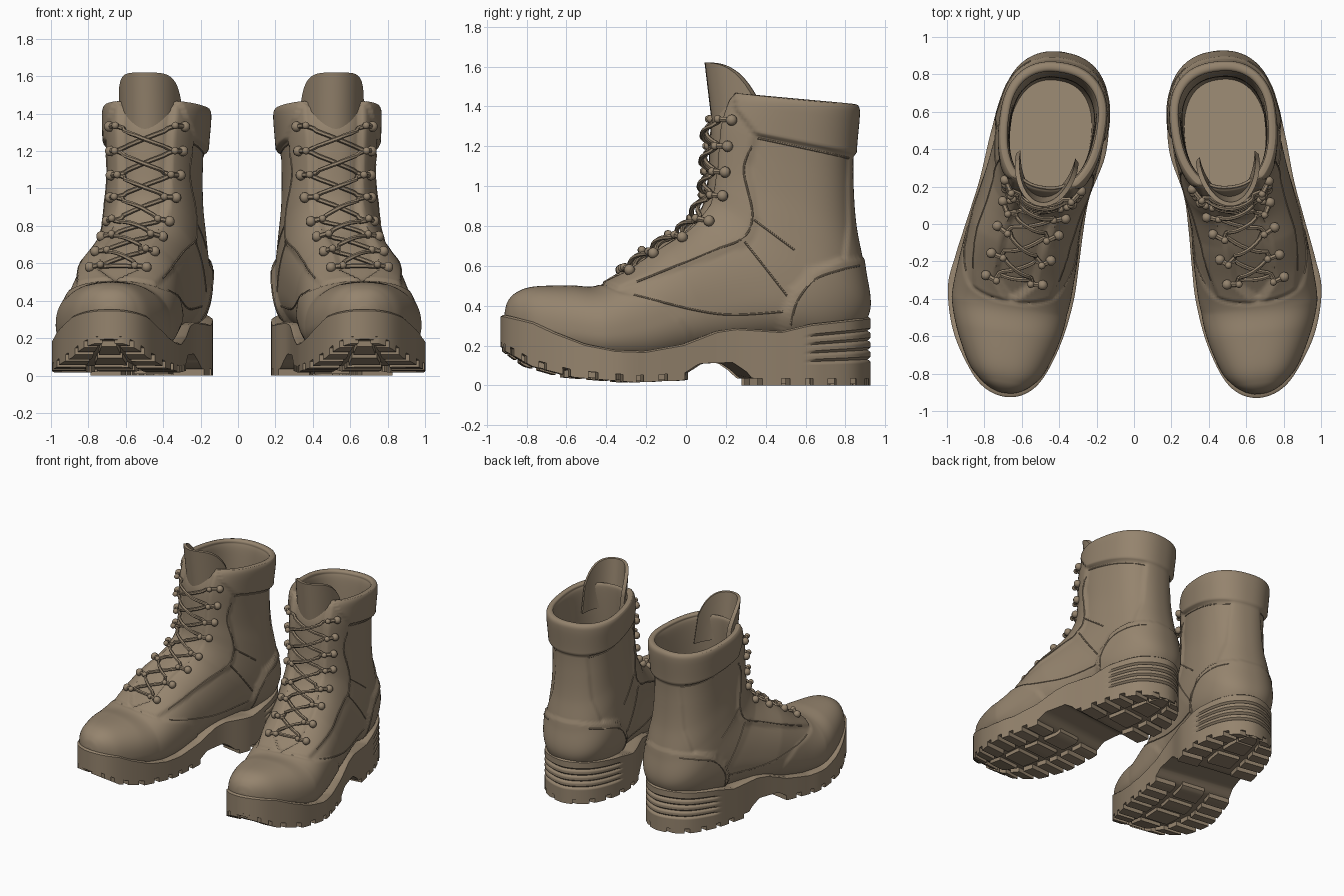
import bpy, bmesh, math
from mathutils import Vector
from mathutils.bvhtree import BVHTree

if "Cube" in bpy.data.objects:
    bpy.data.objects.remove(bpy.data.objects["Cube"])

mat = bpy.data.materials.new("tan_brown_leather")
mat.diffuse_color = (0.30, 0.23, 0.155, 1)
mat.use_nodes = True
mat.node_tree.nodes["Principled BSDF"].inputs["Base Color"].default_value = mat.diffuse_color


def interp(tab, x):
    if x <= tab[0][0]:
        return tab[0][1]
    for (a, p), (b, q) in zip(tab, tab[1:]):
        if x <= b:
            return p + (q - p) * (x - a) / (b - a)
    return tab[-1][1]


def spline(P, sub, closed=False):
    n, out = len(P), []
    for i in range(n if closed else n - 1):
        g = [P[(i + k) % n] if closed else P[min(max(i + k, 0), n - 1)] for k in (-1, 0, 1, 2)]
        for s in range(sub):
            t = s / sub
            out.append(tuple(0.5 * (2 * b + (c - a) * t + (2 * a - 5 * b + 4 * c - d) * t * t
                       + (3 * b - a - 3 * c + d) * t ** 3) for a, b, c, d in zip(*g)))
    return out if closed else out + [tuple(P[-1])]


def smooth(x, w=0.01):
    t = min(max((x + w) / (2 * w), 0), 1)
    return t * t * (3 - 2 * t)


def loft(rings):
    """Closed skin through equal rings, both ends capped with strips."""
    n, v, f = len(rings[0]), [p for r in rings for p in r], []
    for i in range(len(rings) - 1):
        for k in range(n):
            j = (k + 1) % n
            f.append((i * n + k, i * n + j, (i + 1) * n + j, (i + 1) * n + k))
    for o in (0, (len(rings) - 1) * n):
        for i in range(n // 2):
            q = list(dict.fromkeys((i, i + 1, n - i - 1, (n - i) % n)))
            f.append(tuple(o + k for k in q))
    return v, f


def tube(pts, r, n=6):
    rings = []
    for i, p in enumerate(pts):
        t = (pts[min(i + 1, len(pts) - 1)] - pts[max(i - 1, 0)]).normalized()
        a = t.cross(Vector((0.31, 0.52, 0.8))).normalized()
        b = t.cross(a)
        rings.append([p + r * (math.cos(2 * math.pi * k / n) * a + math.sin(2 * math.pi * k / n) * b)
                      for k in range(n)])
    return loft(rings)


def merge(parts):
    v, f = [], []
    for pv, pf in parts:
        o = len(v)
        v += list(pv)
        f += [tuple(o + k for k in q) for q in pf]
    return v, f


def to_bmesh(v, f):
    bm = bmesh.new()
    bv = [bm.verts.new(p) for p in v]
    for q in f:
        bm.faces.new([bv[k] for k in q])
    bmesh.ops.recalc_face_normals(bm, faces=bm.faces)
    bm.normal_update()
    return bm


def pair(name, v, f, angle=40):
    """Place a part on both boots: toes turned out, left one mirrored."""
    for side, s, off, deg in (("right", 1, 0.57, 6.5), ("left", -1, 0.548, 8.8)):
        c, sn = math.cos(math.radians(deg)), math.sin(math.radians(deg))
        bm = to_bmesh([(s * (off + c * p[0] - sn * p[1]), sn * p[0] + c * p[1], p[2]) for p in v], f)
        me = bpy.data.meshes.new(side + "_" + name)
        bm.to_mesh(me)
        bm.free()
        me.materials.append(mat)
        me.shade_smooth()
        me.set_sharp_from_angle(angle=math.radians(angle))
        bpy.context.collection.objects.link(bpy.data.objects.new(side + "_" + name, me))


# Upper: fan of sections from toe to collar, then down the lining
# (front y, front z, back y, back z, half width)
SEC = [(-.905, .37, -.9, .26, .04), (-.89, .42, -.88, .24, .085), (-.85, .46, -.84, .22, .14),
       (-.77, .487, -.77, .17, .2), (-.6, .493, -.6, .13, .27), (-.45, .493, -.42, .1, .305),
       (-.3, .58, -.2, .1, .305), (-.15, .69, .05, .15, .295), (0, .79, .4, .2, .285),
       (.065, .88, .75, .22, .285), (.095, .95, .905, .36, .275), (.105, 1.03, .89, .58, .26),
       (.11, 1.1, .85, .8, .247), (.115, 1.2, .835, 1, .245), (.125, 1.32, .835, 1.17, .25),
       (.16, 1.42, .85, 1.35, .258), (.185, 1.45, .845, 1.39, .252), (.205, 1.445, .825, 1.385, .24),
       (.21, 1.38, .81, 1.29, .228), (.19, 1.1, .795, 1, .22), (.16, .85, .79, .6, .22),
       (.05, .6, .78, .45, .22)]
CENTRE = [(-.93, 0), (-.45, .05), (0, .03), (.35, -.02), (.5, -.03)]
SUB, N, F, E = 14, 120, 0.42, 2 / 2.35
rings, ucs = [], []
for fy, fz, by, bz, w in spline(SEC, SUB):
    uc, ring = interp(CENTRE, (fy + by) / 2), []
    for k in range(N):
        ca, sa = math.cos(2 * math.pi * k / N), math.sin(2 * math.pi * k / N)
        cx, sx = math.copysign(abs(ca) ** E, ca), math.copysign(abs(sa) ** E, sa)
        m = F + ((1 - F) if cx > 0 else F) * cx
        ring.append((uc + w * sx, by + (fy - by) * m, bz + (fz - bz) * m))
    rings.append(ring)
    ucs.append(uc)

# Raised panels, outlined in the side view (y, z)
EYESTAY = [(-.1, 1.7), (.25, 1.7), (.33, 1.25), (.29, 1.1), (.33, .85), (.28, .72), (.1, .65),
           (-.37, .48), (-.6, .6), (-.2, 1.2)]
PANELS = [([(-1.1, 0), (0, 0), (0, .22), (-.06, .33), (-.17, .42), (-.36, .46), (-.43, .5),
            (-.45, .7), (-1.1, .7)], .009),
          ([(.45, 0), (.47, .36), (.52, .48), (.62, .58), (.75, .63), (1.1, .66), (1.1, 0)], .02),
          ([(.33, 1.26), (1.1, 1.1), (1.1, 1.8), (.2, 1.8), (.24, 1.38)], .028),
          ([(.77, .6), (.8, .8), (.8, 1), (.81, 1.2), (1, 1.2), (1, .6)], .012)]


def inside(poly, y, z):
    d, odd = 9, False
    for (ay, az), (by, bz) in zip(poly, poly[1:] + poly[:1]):
        ey, ez = by - ay, bz - az
        t = min(max(((y - ay) * ey + (z - az) * ez) / (ey * ey + ez * ez), 0), 1)
        d = min(d, math.hypot(y - ay - t * ey, z - az - t * ez))
        if (az > z) != (bz > z) and y < ay + ey * (z - az) / ez:
            odd = not odd
    return smooth(d if odd else -d)


bm = to_bmesh(*loft(rings))
bm.verts.ensure_lookup_table()
moves = []
for i, v in enumerate(bm.verts):
    fade = min(max(17 - (i // N) / SUB, 0), 1)
    if fade == 0:
        moves.append(0)
        continue
    u, y, z = v.co
    gap = interp([(.5, 0), (.56, .1), (1.4, .14)], z)
    g = smooth(abs(u - ucs[i // N]) - gap)
    d = inside(EYESTAY, y, z) * (.016 * g - .012 * (1 - g))
    moves.append(fade * max([d] + [h * inside(p, y, z) for p, h in PANELS], key=abs))
normals = [v.normal.copy() for v in bm.verts]
for v, nrm, d in zip(bm.verts, normals, moves):
    v.co += nrm * d
bm.normal_update()
tree = BVHTree.FromBMesh(bm)
bm.verts.index_update()
pair("upper", [v.co.copy() for v in bm.verts], [[v.index for v in f.verts] for f in bm.faces], 60)
bm.free()

# Tongue: curved leaf standing above the laces
rings = []
for r in range(17):
    h, ring = r / 16, []
    for thick, order in ((0, range(-12, 13)), (.022, range(12, -13, -1))):
        for k in order:
            a = math.radians(80 * k / 12)
            ring.append((-.03 + (.172 - thick) * math.sin(a),
                         .145 - .045 * h + thick + .26 * (1 - math.cos(a)),
                         1.25 + h * (.37 - .16 * abs(k / 12) ** 4)))
    rings.append(ring)
pair("tongue", *loft(rings))

# Stitched seams projected onto both sides
SEAMS = [[(.27, .72), (.48, .45)], [(.32, .83), (.52, .68)],
         [(-.3, .455), (0, .38), (.2, .355), (.46, .37)],
         [(.5, .3), (.53, .42), (.62, .53), (.76, .58), (.86, .6)], [(.34, 1.24), (.81, 1.14)],
         [(.31, 1.2), (.27, 1.08), (.31, .86), (.26, .74), (.09, .67), (-.28, .52)]]
parts = []
for line in SEAMS:
    for s in (1, -1):
        hits = [tree.ray_cast(Vector((2 * s, y, z)), Vector((-s, 0, 0))) for y, z in spline(line, 10)]
        parts.append(tube([h[0] for h in hits if h[0]], .005))
pair("seams", *merge(parts))


# Hooks and crossed laces projected from the front
def front(u, z, lift):
    p, n, _, _ = tree.ray_cast(Vector((u, -2, z)), Vector((0, 1, 0)))
    return p + n * lift


ROWS = [.57, .655, .735, .82, .95, 1.07, 1.2, 1.33]
EYES = [tuple((interp([(.57, .045), (.85, -.01), (1.1, -.03)], z) + s
               * interp([(.57, .11), (1.33, .155)], z), z) for s in (-1, 1)) for z in ROWS]


def lace(a, b, lift):
    return tube([front(a[0] + (b[0] - a[0]) * t / 10, a[1] + (b[1] - a[1]) * t / 10,
                       .014 + lift * math.sin(math.pi * t / 10)) for t in range(11)], .012)


def ball(c, r):
    b = bmesh.new()
    bmesh.ops.create_uvsphere(b, u_segments=10, v_segments=7, radius=r)
    part = [v.co + c for v in b.verts], [[v.index for v in f.verts] for f in b.faces]
    b.free()
    return part


hooks, laces = [], [lace(*EYES[0], .006)]
for i, (l, r) in enumerate(EYES):
    for e, s in ((l, -1), (r, 1)):
        post, base = front(*e, .03), front(e[0] + s * .04, e[1], .012)
        hooks += [ball(post, .02), ball(base, .028), tube([base, (base + post) / 2, post], .014)]
    if i < len(EYES) - 1:
        laces += [lace(l, EYES[i + 1][1], .03), lace(r, EYES[i + 1][0], .01)]
pair("lace_hooks", *merge(hooks))
pair("laces", *merge(laces))

# Sole: outline from toe along the outer side to the heel and back
OUT = [(0, -.935), (.12, -.9), (.22, -.8), (.33, -.62), (.39, -.4), (.375, -.22), (.34, 0), (.31, .2),
       (.29, .45), (.26, .65), (.17, .84), (-.02, .935), (-.2, .86), (-.31, .66), (-.335, .43),
       (-.285, .19), (-.28, 0), (-.285, -.2), (-.285, -.38), (-.255, -.6), (-.19, -.8), (-.11, -.9)]
TOP = [(-.93, .345), (-.8, .31), (-.7, .26), (-.55, .2), (-.4, .17), (-.25, .165), (-.05, .2), (.12, .265),
       (.22, .28), (.45, .265), (.6, .3), (.93, .335)]
BOTTOM = [(-.935, .215), (-.8, .13), (-.6, .075), (-.3, .05), (-.05, .06), (.03, .11), (.2, .115),
          (.27, .07), (.3, .035), (.93, .035)]
line = spline(OUT, 10, True)
M, ROW = len(line), 44


def wall(off, z):
    ring = []
    for i, (x, y) in enumerate(line):
        (ax, ay), (bx, by) = line[i - 1], line[(i + 1) % M]
        t = Vector((bx - ax, by - ay)).normalized()
        o = off(y)
        ring.append((x + t.y * o, y - t.x * o, z(y)))
    return ring


def ribs(y, h):
    k = min(max((y - .58) / .05, 0), 1) if .27 < h < .86 else 0
    return -.016 * k * max(0, math.cos(2 * math.pi * (h - .32) / .16)) ** 2


rings = [wall(lambda y, r=r: ribs(y, r / ROW),
              lambda y, r=r: interp(BOTTOM, y) + (interp(TOP, y) - interp(BOTTOM, y)) * r / ROW)
         for r in range(ROW + 1)]
rings.append(wall(lambda y: -.01, lambda y: interp(TOP, y) + .008))
rings.append(wall(lambda y: -.06, lambda y: interp(TOP, y) + .004))
pair("sole", *loft(rings), 45)


# Tread lugs under the forefoot and heel
def lug(i0, i1, f0, f1, depth=.035):
    rings = []
    for i in range(i0, i1 + 1):
        a, b = Vector(line[i]), Vector(line[(M - i) % M])
        p, q = a.lerp(b, f0), a.lerp(b, f1)
        rings.append([(p.x, p.y, interp(BOTTOM, p.y)), (p.x, p.y, interp(BOTTOM, p.y) - depth),
                      (q.x, q.y, interp(BOTTOM, q.y) - depth), (q.x, q.y, interp(BOTTOM, q.y))])
    return loft(rings)


lugs = []
for start, stop in ((6, 58), (76, 108)):
    for i in range(start, stop, 6):
        lugs += [lug(i, i + 4, 0, .27), lug(i, i + 4, .73, 1)]
for i in (12, 22, 32, 42, 52, 79, 89, 97):
    lugs.append(lug(i, i + 7, .35, .65, .028))
lugs.append(lug(2, 5, 0, 1, .02))
pair("tread_lugs", *merge(lugs), 30)
